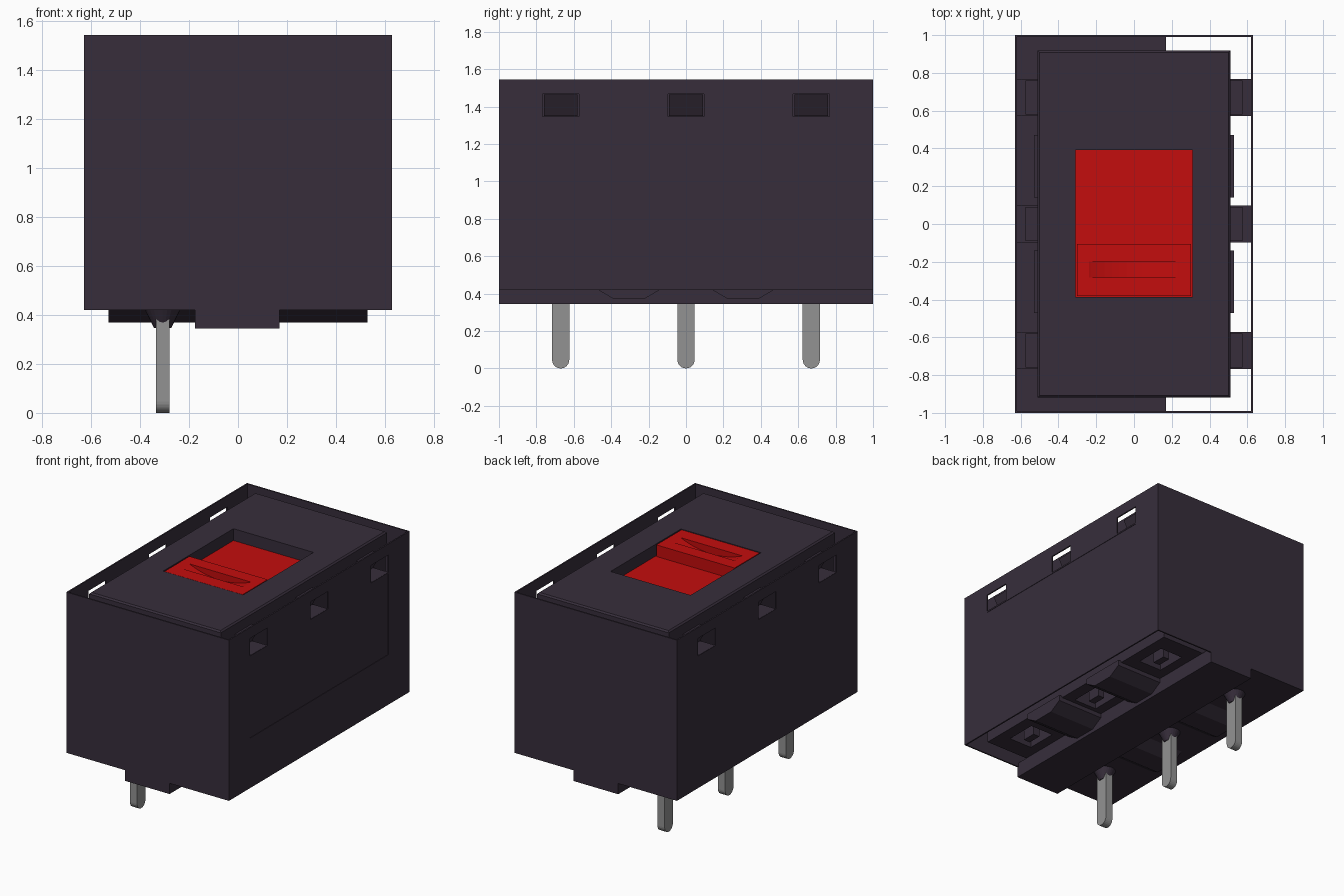
import bpy, bmesh, math
from mathutils import Matrix, Vector

old = bpy.data.objects.get("Cube")
if old:
    bpy.data.objects.remove(old, do_unlink=True)


def material(name, rgb, rough=0.6):
    m = bpy.data.materials.new(name)
    m.use_nodes = True
    m.diffuse_color = (*rgb, 1)
    bsdf = next(n for n in m.node_tree.nodes if n.type == 'BSDF_PRINCIPLED')
    bsdf.inputs["Base Color"].default_value = (*rgb, 1)
    bsdf.inputs["Roughness"].default_value = rough
    return m


DARK = material("dark plum plastic", (0.038, 0.027, 0.044))
RED = material("red plastic", (0.55, 0.004, 0.004))
GREY = material("grey metal", (0.29, 0.29, 0.29))


def finish(name, bm, mat):
    bmesh.ops.recalc_face_normals(bm, faces=bm.faces)
    mesh = bpy.data.meshes.new(name)
    bm.to_mesh(mesh)
    bm.free()
    mesh.materials.append(mat)
    ob = bpy.data.objects.new(name, mesh)
    bpy.context.collection.objects.link(ob)
    return ob


def add_box(bm, x, y, z):
    size = Matrix.Diagonal((x[1] - x[0], y[1] - y[0], z[1] - z[0], 1))
    mid = Matrix.Translation((sum(x) / 2, sum(y) / 2, sum(z) / 2))
    return bmesh.ops.create_cube(bm, size=1, matrix=mid @ size)["verts"]


def box(name, x, y, z, mat):
    bm = bmesh.new()
    add_box(bm, x, y, z)
    return finish(name, bm, mat)


def prism(name, yz, x0, x1, mat):
    """Extrude a closed profile in the YZ plane along x."""
    bm = bmesh.new()
    face = bm.faces.new([bm.verts.new((x0, y, z)) for y, z in yz])
    out = bmesh.ops.extrude_face_region(bm, geom=[face])["geom"]
    bmesh.ops.translate(bm, vec=(x1 - x0, 0, 0),
                        verts=[v for v in out if isinstance(v, bmesh.types.BMVert)])
    return finish(name, bm, mat)


def cut(ob, cutter):
    """Subtract the cutter for good and throw it away."""
    mod = ob.modifiers.new("cut", 'BOOLEAN')
    mod.operation, mod.solver, mod.object = 'DIFFERENCE', 'EXACT', cutter
    bpy.context.view_layer.update()
    graph = bpy.context.evaluated_depsgraph_get()
    mesh = bpy.data.meshes.new_from_object(ob.evaluated_get(graph))
    ob.modifiers.clear()
    ob.data = mesh
    bpy.data.objects.remove(cutter, do_unlink=True)


STATIONS = (-0.67, 0.0, 0.67)      # rows of clips and terminals along y
HX, HY, FLOOR, RIM, T = 0.63, 1.0, 0.42, 1.545, 0.01

# Housing: thin walls, open at the top
for name, s in (("front_wall", -1), ("back_wall", 1)):
    box(name, (-HX, HX), sorted((s * HY, s * (HY - T))), (FLOOR, RIM), DARK)
for name, s in (("right_wall", -1), ("left_wall", 1)):
    wall = box(name, sorted((s * HX, s * (HX - T))), (-HY + T, HY - T), (FLOOR, RIM), DARK)
    bm = bmesh.new()
    for y in STATIONS:
        add_box(bm, sorted((s * 0.6, s * 0.66)), (y - 0.097, y + 0.097), (1.345, 1.468))
    cut(wall, finish("window_cutter", bm, DARK))
    if s > 0:
        # Shallow label panel below the clip windows
        cut(wall, box("panel_cutter", (HX - 0.003, HX + 0.05), (-0.765, 0.765),
                      (0.77, 1.335), DARK))

# Partial floor and centre rail under the housing
box("housing_floor", (-HX, 0.17), (-HY, HY), (FLOOR, FLOOR + 0.03), DARK)
box("centre_rail", (-0.175, 0.17), (-HY, HY), (0.345, FLOOR + 0.01), DARK)

# Inner body with blank terminal slots on the open side
body = box("inner_body", (-0.505, 0.505), (-0.91, 0.91), (0.45, 1.44), DARK)
bm = bmesh.new()
for y in STATIONS:
    add_box(bm, (0.24, 0.42), (y - 0.11, y + 0.11), (0.40, 0.56))
cut(body, finish("slot_cutter", bm, DARK))
for y in STATIONS:
    box("blank_terminal", (0.30, 0.35), (y - 0.05, y + 0.05), (0.44, 0.56), DARK)

# Bevelled ridges across the underside
for c in (-0.305, 0.305):
    prism("bottom_ridge", [(c - 0.165, 0.46), (c - 0.165, 0.42), (c - 0.08, 0.37),
                           (c + 0.08, 0.37), (c + 0.165, 0.42), (c + 0.165, 0.46)],
          -0.53, 0.53, DARK)

# Lid with a window for the slider
bm = bmesh.new()
add_box(bm, (-0.51, 0.51), (-0.918, 0.918), (1.44, 1.543))
top_edges = [e for e in bm.edges if all(v.co.z > 1.5 for v in e.verts)]
bmesh.ops.bevel(bm, geom=top_edges, offset=0.01, segments=1, affect='EDGES')
lid = finish("lid", bm, DARK)
cut(lid, box("lid_cutter", (-0.31, 0.31), (-0.387, 0.392), (1.3, 1.7), DARK))

# Snap clips on both sides of the lid, each over a small window sill
for s in (-1, 1):
    for y in STATIONS:
        box("window_sill", sorted((s * 0.50, s * 0.628)), (y - 0.097, y + 0.097),
            (1.335, 1.346), DARK)
        bm = bmesh.new()
        verts = add_box(bm, sorted((s * 0.50, s * 0.535)), (y - 0.09, y + 0.09), (1.35, 1.465))
        for v in verts:
            if abs(v.co.x) > 0.52:
                v.co.x = s * (0.575 if v.co.z > 1.4 else 0.515)
        finish("snap_clip", bm, DARK)

# Red slider: low plate and raised grip with a scooped groove
box("slider_plate", (-0.31, 0.31), (-0.387, 0.392), (1.43, 1.46), RED)
grip = box("slider_grip", (-0.303, 0.303), (-0.382, -0.105), (1.45, 1.541), RED)
bm = bmesh.new()
bmesh.ops.create_cone(bm, cap_ends=True, segments=96, radius1=0.6, radius2=0.6, depth=0.085,
                      matrix=Matrix.Translation((0, -0.24, 1.541 + 0.55))
                      @ Matrix.Rotation(math.pi / 2, 4, 'X'))
cut(grip, finish("groove_cutter", bm, RED))

# Round-tipped pins with tapered collars
for y in STATIONS:
    tip = [(y + 0.046 * math.cos(a), 0.046 + 0.046 * math.sin(a))
           for a in (math.pi * (1 + i / 12) for i in range(13))]
    prism("pin", [(y - 0.046, 0.46), *tip, (y + 0.046, 0.46)], -0.336, -0.28, GREY)
    bm = bmesh.new()
    bmesh.ops.create_cone(bm, cap_ends=True, segments=24, radius1=0.035, radius2=0.075,
                          depth=0.08, matrix=Matrix.Translation((-0.308, y, 0.387)))
    finish("pin_collar", bm, DARK)
